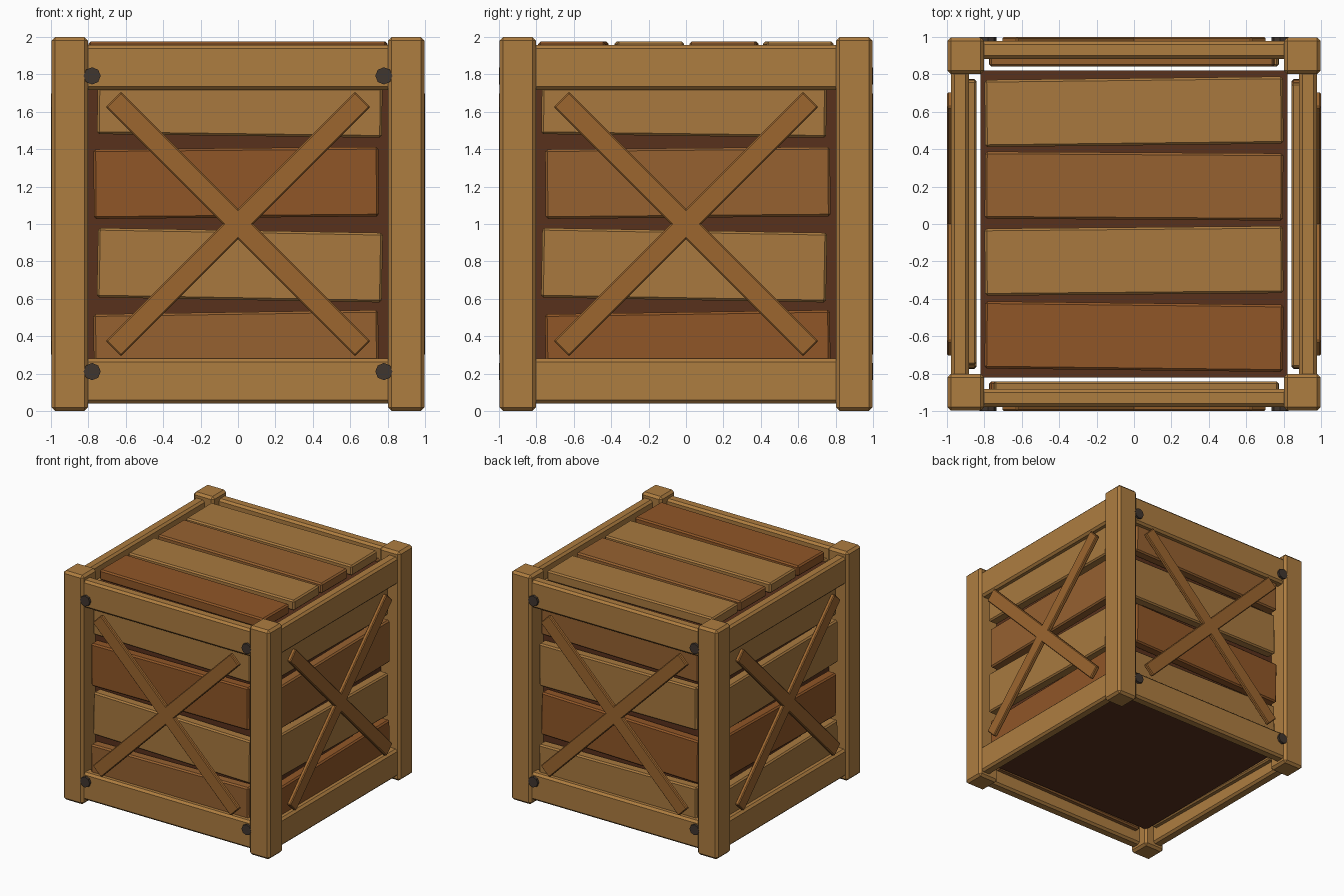
import bpy, math
from mathutils import Matrix

if "Cube" in bpy.data.objects:
    bpy.data.objects.remove(bpy.data.objects["Cube"])


def material(name, hex_code):
    def lin(v):
        v /= 255
        return v / 12.92 if v < 0.04 else ((v + 0.055) / 1.055) ** 2.4
    m = bpy.data.materials.new(name)
    m.diffuse_color = (*[lin(int(hex_code[i:i + 2], 16)) for i in (0, 2, 4)], 1)
    m.use_nodes = True
    m.node_tree.nodes["Principled BSDF"].inputs["Base Color"].default_value = m.diffuse_color
    return m


FRAME = material("frame_wood", "AE7D40")
LIGHT = material("light_wood", "A8793F")
MID = material("mid_wood", "966130")
RUST = material("rust_wood", "905627")
BRACE = material("brace_wood", "9C662F")
DARK = material("dark_wood", "59311C")
IRON = material("iron", "40362F")


def finish(name, matrix, mat, bevel):
    ob = bpy.context.object
    ob.name = name
    ob.matrix_world = matrix
    ob.data.materials.append(mat)
    if bevel:
        mod = ob.modifiers.new("bevel", "BEVEL")
        mod.width = bevel
        mod.segments = 1
    return ob


def box(name, center, size, mat, bevel=0.0, tilt=0.0, axis="Y", side=0.0):
    """Bevelled box, tilted about its own centre, then turned to one side of the crate."""
    bpy.ops.mesh.primitive_cube_add(size=1)
    bpy.context.object.data.transform(Matrix.Diagonal((*size, 1)))
    m = (Matrix.Rotation(math.radians(side), 4, "Z") @ Matrix.Translation(center)
         @ Matrix.Rotation(math.radians(tilt), 4, axis))
    return finish(name, m, mat, bevel)


# Dark inner box
box("inner_box", (0, 0, 1.005), (1.64, 1.64, 1.7), DARK)

# Corner posts
for sx in (-1, 1):
    for sy in (-1, 1):
        box("corner_post", (sx * 0.8995, sy * 0.8995, 1.0), (0.197, 0.197, 2.0), FRAME, 0.02)

# Four sides: rails, tilted planks, cross braces
PLANK_Z = (1.657, 1.22, 0.78, 0.343)
TILT = (0.75, -0.5, 1.0, -0.85)
SIDES = {
    "front": (0, 1, (LIGHT, RUST, LIGHT, MID)),
    "right": (90, -1, (LIGHT, MID, LIGHT, RUST)),
    "back": (180, 1, (MID, LIGHT, RUST, LIGHT)),
    "left": (270, -1, (LIGHT, LIGHT, RUST, LIGHT)),
}
for label, (angle, flip, mats) in SIDES.items():
    for z in (0.16, 1.837):
        box(label + "_rail", (0, -0.931, z), (1.64, 0.095, 0.24), FRAME, 0.018, side=angle)
    for i, z in enumerate(PLANK_Z):
        shift = 0.01 * flip * (1 if i % 2 == 0 else -1)
        box(label + "_plank", (shift, -0.886, z), (1.523, 0.09, 0.372), mats[i], 0.012,
            TILT[i], side=angle)
    for tilt in (-45, 45):
        box(label + "_brace", (0, -0.982, 1.0), (1.885, 0.036, 0.116), BRACE, 0.007,
            tilt, side=angle)

# Lid planks
LID = ((0.6, 0.65, LIGHT), (0.203, -0.35, MID), (-0.197, 0.5, LIGHT), (-0.602, -0.65, RUST))
for y, tilt, mat in LID:
    box("lid_plank", (0, y, 1.93), (1.595, 0.359, 0.09), mat, 0.012, tilt, "Z")

# Bolts on the front and back
for angle in (0, 180):
    for x in (-0.78, 0.78):
        for z in (0.211, 1.792):
            bpy.ops.mesh.primitive_cylinder_add(vertices=8, radius=0.046, depth=0.05)
            m = (Matrix.Rotation(math.radians(angle), 4, "Z") @ Matrix.Translation((x, -0.975, z))
                 @ Matrix.Rotation(math.pi / 2, 4, "X"))
            finish("bolt", m, IRON, 0)
